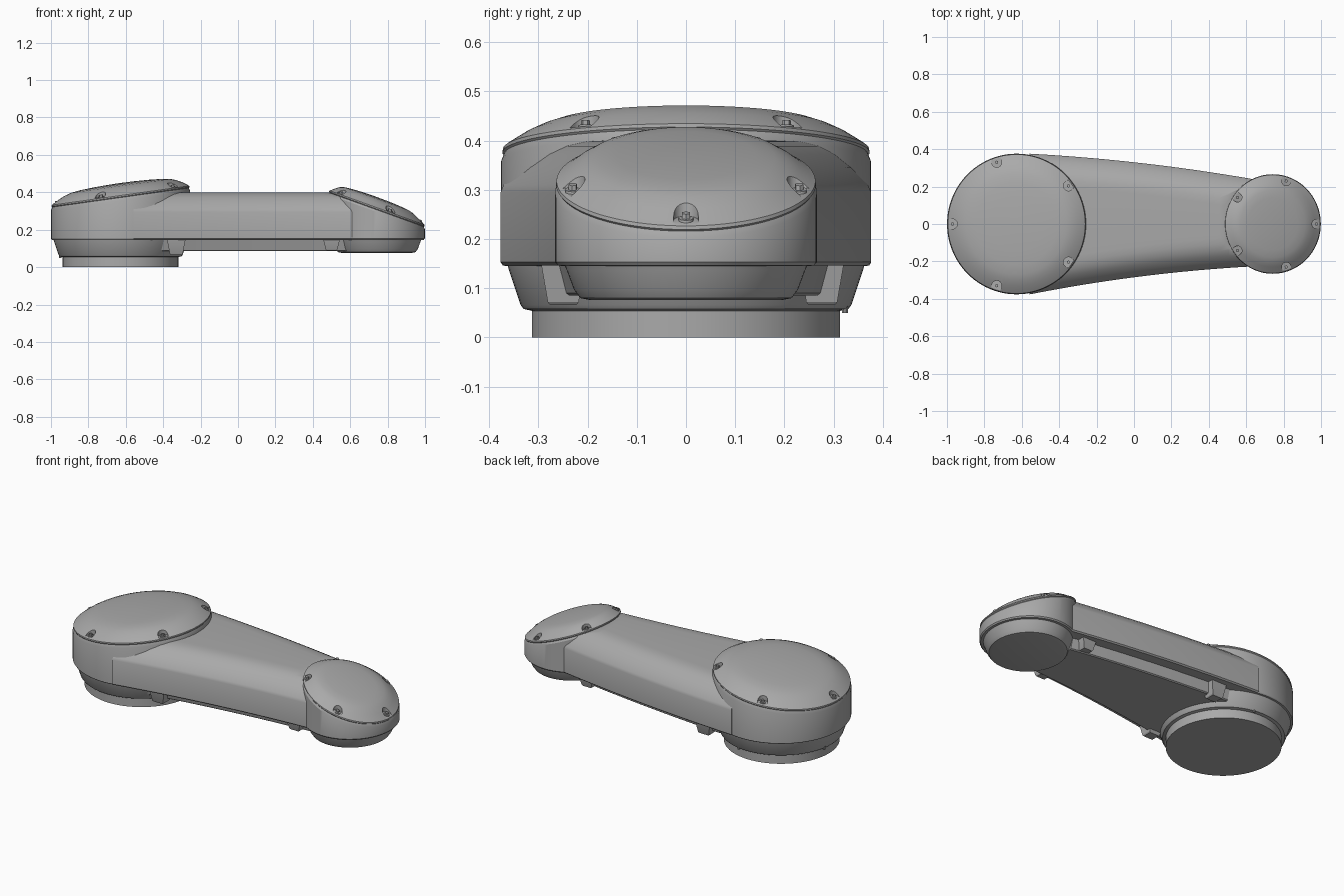
import bpy, bmesh
from math import sin, cos, pi, radians
from mathutils import Matrix, Vector

if "Cube" in bpy.data.objects:
    bpy.data.objects.remove(bpy.data.objects["Cube"])

grey = bpy.data.materials.new("cast_grey")
grey.use_nodes = True
grey.diffuse_color = (0.4, 0.4, 0.4, 1)
grey.node_tree.nodes["Principled BSDF"].inputs["Base Color"].default_value = (0.4, 0.4, 0.4, 1)


def finish(name, bm, angle=28):
    """Turn a bmesh into a shaded object."""
    bmesh.ops.recalc_face_normals(bm, faces=bm.faces)
    mesh = bpy.data.meshes.new(name)
    bm.to_mesh(mesh)
    bm.free()
    mesh.materials.append(grey)
    obj = bpy.data.objects.new(name, mesh)
    bpy.context.collection.objects.link(obj)
    smooth(obj, angle)
    return obj


def smooth(obj, angle=28):
    bpy.ops.object.select_all(action='DESELECT')
    obj.select_set(True)
    bpy.context.view_layer.objects.active = obj
    bpy.ops.object.shade_smooth_by_angle(angle=radians(angle))


def stack(bm, rings):
    """Skin closed rings of points and cap both ends."""
    loops = [[bm.verts.new(p) for p in ring] for ring in rings]
    n = len(loops[0])
    for a, b in zip(loops, loops[1:]):
        for i in range(n):
            j = (i + 1) % n
            bm.faces.new((a[i], a[j], b[j], b[i]))
    bm.faces.new(loops[0])
    bm.faces.new(loops[-1])


def lathe(name, profile, matrix, sides=96):
    """Revolve (radius, height, tilted) points; tilted rings follow the lid plane."""
    bm = bmesh.new()
    level = Matrix.Translation((matrix[0][3], 0, 0)) @ Matrix.Diagonal((matrix[0][0], 1, 1, 1))
    rings = []
    for r, z, tilted in profile:
        m = matrix if tilted else level
        rings.append([m @ Vector((r * cos(2 * pi * i / sides), r * sin(2 * pi * i / sides), z))
                      for i in range(sides)])
    stack(bm, rings)
    return finish(name, bm)


def tilt_matrix(cx, cz, slope, squash):
    """Shear that lays the lid on a sloping plane while keeping its outline round."""
    return Matrix(((squash, 0, 0, cx), (0, 1, 0, 0), (slope * squash, 0, 1, cz), (0, 0, 0, 1)))


def lid(name, profile, matrix, screw_angles, screw_r, pocket):
    """Domed lid with open pockets around the rim and a screw in each."""
    obj = lathe(name, [(r, z, True) for r, z in profile], matrix)
    cut, screws = bmesh.new(), bmesh.new()
    for a in screw_angles:
        turn = matrix @ Matrix.Rotation(radians(a), 4, 'Z') @ Matrix.Translation((screw_r, 0, 0))
        arc = [(pocket * cos(t * pi / 12), pocket * sin(t * pi / 12)) for t in range(6, 19)]
        outline = [(0.1, pocket)] + arc + [(0.1, -pocket)]
        stack(cut, [[turn @ Vector((x, y, z)) for x, y in outline] for z in (0.009, 0.15)])
        for sides, r, low, high in ((20, 0.015, 0.005, 0.014), (6, 0.009, 0.01, 0.024)):
            stack(screws, [[turn @ Vector((r * cos(2 * pi * i / sides), r * sin(2 * pi * i / sides), z))
                            for i in range(sides)] for z in (low, high)])
    cutter = finish(name + "_cutter", cut)
    cutter.hide_render = True
    mod = obj.modifiers.new("pockets", 'BOOLEAN')
    mod.operation = 'DIFFERENCE'
    mod.solver = 'EXACT'
    mod.object = cutter
    bpy.context.view_layer.objects.active = obj
    bpy.ops.object.modifier_move_to_index(modifier="pockets", index=0)
    bpy.ops.object.modifier_apply(modifier="pockets")
    bpy.data.objects.remove(cutter)
    smooth(obj)
    finish(name + "_screws", screws)


# Large joint: housing, stepped base and lid
big = tilt_matrix(-0.628, 0.378, 0.14, 0.988)
lathe("large_housing", [
    (0.313, 0, 0), (0.313, 0.054, 0), (0.33, 0.058, 0), (0.336, 0.066, 0), (0.36, 0.138, 0),
    (0.362, 0.145, 0), (0.372, 0.146, 0), (0.376, 0.152, 0), (0.376, -0.022, 1),
    (0.37, -0.006, 1), (0.362, -0.004, 1)], big)
lid("large_lid", [
    (0.366, -0.012), (0.373, -0.002), (0.372, 0.005), (0.362, 0.012), (0.33, 0.032),
    (0.3, 0.046), (0.27, 0.056), (0.22, 0.063), (0.15, 0.068), (0.07, 0.071), (0.01, 0.072)],
    big, (36, 108, 180, 252, 324), 0.347, 0.027)

# Small joint: housing, rounded cup and lid
small = tilt_matrix(0.742, 0.313, -0.36, 0.965)
lathe("small_housing", [
    (0.195, 0.076, 0), (0.215, 0.08, 0), (0.228, 0.098, 0), (0.242, 0.136, 0), (0.246, 0.145, 0),
    (0.26, 0.146, 0), (0.266, 0.153, 0), (0.266, -0.018, 1), (0.26, -0.006, 1),
    (0.254, -0.004, 1)], small)
lid("small_lid", [
    (0.257, -0.011), (0.264, -0.002), (0.263, 0.005), (0.253, 0.011), (0.23, 0.028),
    (0.205, 0.043), (0.18, 0.052), (0.14, 0.057), (0.07, 0.061), (0.01, 0.062)],
    small, (0, 72, 144, 216, 288), 0.242, 0.025)


# Arm between the joints, one side bowed outward and the other inward
def left_edge(x):
    return 0.33 - 0.11 * x - 0.05 * x * x


def right_edge(x):
    return 0.285 - 0.13 * x + 0.06 * x * x


def beam(name, section, x0, x1, steps=24):
    """Skin an (inset, height) section that follows both edges of the arm."""
    bm = bmesh.new()
    rings = []
    for i in range(steps + 1):
        x = x0 + (x1 - x0) * i / steps
        rings.append([(x, left_edge(x) - d, z) for d, z in section]
                     + [(x, d - right_edge(x), z) for d, z in reversed(section)])
    stack(bm, rings)
    return bm


arm = beam("arm", [(0.008, 0.146), (0, 0.153), (0, 0.295), (0.006, 0.31), (0.035, 0.345),
                   (0.065, 0.372), (0.095, 0.389), (0.13, 0.398), (0.165, 0.4)], -0.56, 0.66)
cut = bmesh.ops.bisect_plane(arm, geom=arm.verts[:] + arm.edges[:] + arm.faces[:],
                             plane_co=(0.742, 0, 0.307), plane_no=(0.36, 0, 1), clear_outer=True)
bmesh.ops.holes_fill(arm, edges=[e for e in arm.edges if e.is_boundary])
finish("arm", arm)
finish("belly", beam("belly", [(0.092, 0.085), (0.085, 0.09), (0.068, 0.15)], -0.42, 0.58), 20)


# Tapered lugs where the belly meets each joint
def lug(name, x, y, bottom, length, width):
    bm = bmesh.new()
    rings = []
    for z, s in ((0.15, 1.0), (bottom + 0.006, 0.7), (bottom, 0.6)):
        rings.append([(x + sx * length * s, y + sy * width * s, z)
                      for sx, sy in ((-1, -1), (1, -1), (1, 1), (-1, 1))])
    stack(bm, rings)
    finish(name, bm)


for side, edge in ((1, left_edge), (-1, right_edge)):
    tag = "left" if side > 0 else "right"
    lug(tag + "_large_lug", -0.33, side * (edge(-0.33) - 0.085), 0.066, 0.05, 0.045)
    lug(tag + "_small_lug", 0.5, side * (edge(0.5) - 0.07), 0.09, 0.045, 0.035)

# Small pins under the joint rims
for name, cx, r, a, z in (("large_pin_a", -0.628, 0.328, 80, 0.05),
                          ("large_pin_b", -0.628, 0.328, 169, 0.05),
                          ("small_pin", 0.742, 0.23, 168, 0.085)):
    px, py = cx + r * cos(radians(a)), r * sin(radians(a))
    pin = bmesh.new()
    stack(pin, [[(px + 0.006 * cos(i * pi / 5), py + 0.006 * sin(i * pi / 5), h)
                 for i in range(10)] for h in (z, z + 0.04)])
    finish(name, pin)
